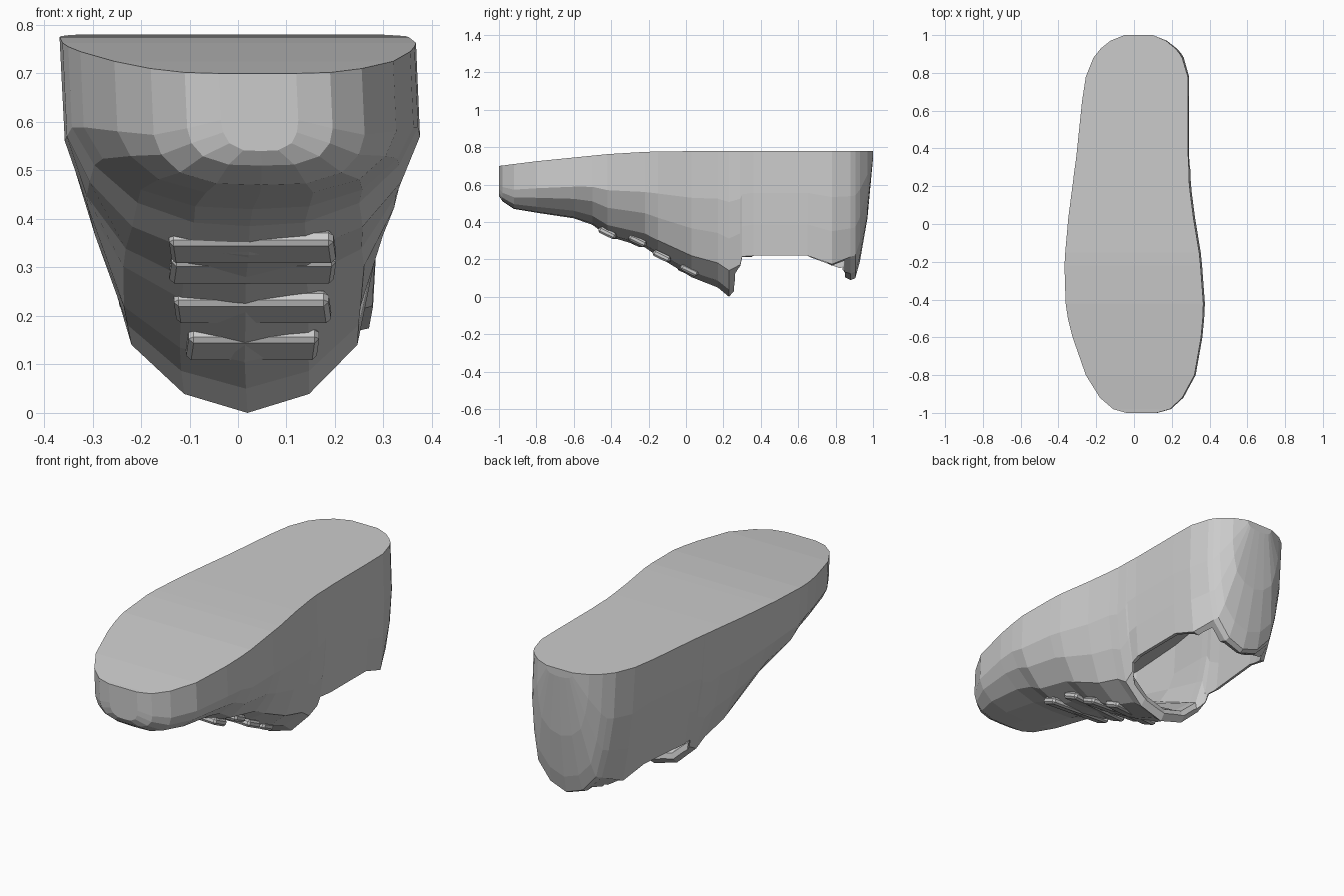
import bpy, bmesh, math
from mathutils import Vector

# Half cross-sections (width factor, depth factor): -1 toe cap, 0 forefoot, 1 instep / heel, 2 collar
PROFILES = [
    [(1, 0), (1, .60), (.95, .76), (.80, .90), (.45, .99), (0, 1)],
    [(1, 0), (1, .45), (.88, .66), (.64, .87), (.32, .98), (0, 1)],
    [(1, 0), (.99, .35), (.90, .60), (.76, .82), (.42, .95), (0, 1)],
    [(1, 0), (.98, .40), (.94, .70), (.88, 1), (.45, 1), (0, 1)],
]


def section(y, left, right, top, bottom, kind):
    i = min(math.floor(kind + 1), 2)
    t = kind + 1 - i
    half = [Vector(a).lerp(Vector(b), t) for a, b in zip(PROFILES[i], PROFILES[i + 1])]
    c, w = (left + right) / 2, (right - left) / 2
    pts = [(c - w * f, top - (top - bottom) * h) for f, h in half]
    pts += [(2 * c - x, z) for x, z in reversed(pts[:-1])]
    # the foot leans slightly towards +x away from the sole
    return [(x + .045 * (top - z), y, z) for x, z in pts]


def loft(name, stations):
    bm = bmesh.new()
    rings = [[bm.verts.new(p) for p in section(*s)] for s in stations]
    for a, b in zip(rings, rings[1:]):
        n = len(a)
        for i in range(n):
            j = (i + 1) % n
            bm.faces.new((a[i], a[j], b[j], b[i]))
    bm.faces.new(rings[0])
    bm.faces.new(rings[-1])
    bmesh.ops.recalc_face_normals(bm, faces=bm.faces)
    me = bpy.data.meshes.new(name)
    bm.to_mesh(me)
    bm.free()
    ob = bpy.data.objects.new(name, me)
    bpy.context.collection.objects.link(ob)
    return ob


# Upside-down shoe body: y, left, right, top, bottom, profile kind
shoe = loft("shoe_body", [
    (-1.00, -.04, .12, .70, .54, -1),
    (-.98, -.11, .19, .702, .51, -1),
    (-.92, -.18, .255, .71, .47, -.8),
    (-.80, -.255, .32, .725, .45, -.5),
    (-.60, -.325, .355, .745, .42, -.2),
    (-.50, -.35, .364, .755, .385, 0),
    (-.42, -.362, .367, .763, .325, .1),
    (-.22, -.368, .352, .775, .265, .3),
    (-.15, -.364, .345, .777, .215, .5),
    (.03, -.348, .315, .779, .105, .8),
    (.17, -.33, .297, .78, .05, 1),
    (.23, -.322, .291, .78, .0, 1),
    (.29, -.315, .29, .78, .07, 1.2),
    (.30, -.313, .29, .78, .16, 1.5),
    (.36, -.305, .287, .78, .22, 2),
    (.65, -.275, .287, .78, .22, 2),
    (.78, -.255, .285, .78, .14, 1.7),
    (.88, -.215, .255, .78, .09, 1),
    (.905, -.195, .24, .78, .10, 1),
    (.93, -.175, .218, .78, .19, 1),
    (.97, -.125, .17, .78, .42, 1),
    (1.00, -.05, .10, .78, .74, 1),
])

# Foot cavity and opening
cavity = loft("cavity_cutter", [
    (-.65, -.20, .22, .62, .52, 0),
    (-.35, -.31, .31, .66, .41, .1),
    (-.05, -.31, .29, .68, .25, .6),
    (.20, -.28, .25, .69, .09, 1),
    (.25, -.275, .25, .69, .06, 1),
    (.28, -.27, .25, .69, -.06, 1.2),
    (.36, -.265, .25, .69, -.10, 2),
    (.65, -.235, .25, .69, -.10, 2),
    (.78, -.21, .24, .69, .06, 1.7),
    (.84, -.185, .225, .69, .07, 1.2),
    (.87, -.17, .21, .69, .16, 1),
    (.93, -.10, .15, .69, .46, 1),
])
cut = shoe.modifiers.new("opening", 'BOOLEAN')
cut.operation, cut.solver, cut.object = 'DIFFERENCE', 'EXACT', cavity
bpy.context.view_layer.objects.active = shoe
bpy.ops.object.modifier_apply(modifier=cut.name)
bpy.data.objects.remove(cavity)

# Lace bands stepping down the instep, half sunk into the body
for i, (y, z, w) in enumerate([(-.41, .342, .34), (-.27, .300, .34), (-.12, .218, .32), (.01, .142, .27)]):
    bpy.ops.mesh.primitive_cube_add(size=1, location=(.03, y, z))
    lace = bpy.context.object
    lace.name = f"lace_band_{i + 1}"
    lace.scale = (w, .10, .035)
    lace.rotation_euler = (-.45, 0, math.radians(4 if i % 2 else -4))
    bpy.ops.object.transform_apply(location=False, rotation=False, scale=True)
    bev = lace.modifiers.new("soft_edge", 'BEVEL')
    bev.width, bev.segments = .01, 1
